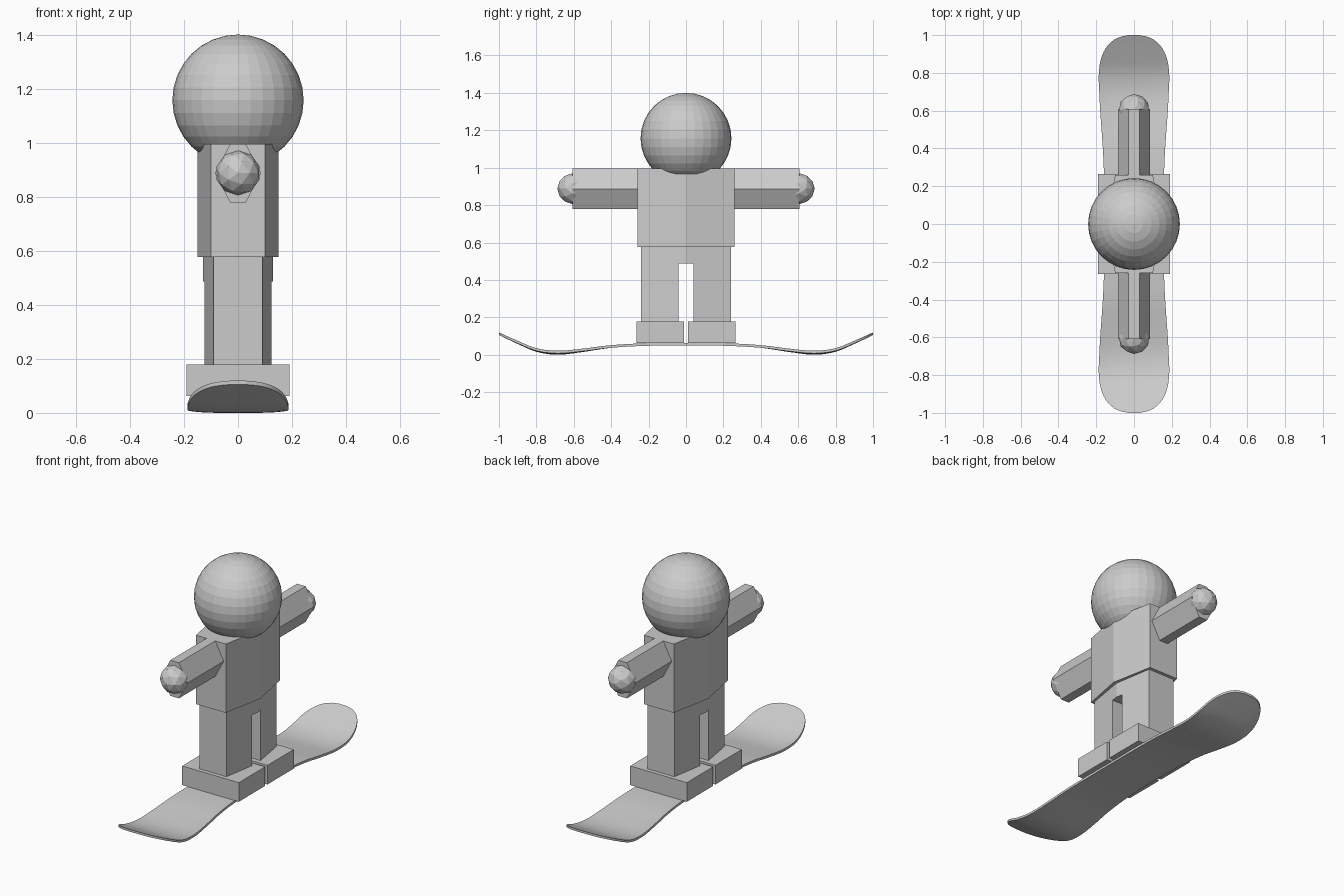
import bpy, bmesh, math
from mathutils import Matrix, Vector

if "Cube" in bpy.data.objects:
    bpy.data.objects.remove(bpy.data.objects["Cube"])


def to_object(name, bm):
    bmesh.ops.recalc_face_normals(bm, faces=bm.faces[:])
    me = bpy.data.meshes.new(name)
    bm.to_mesh(me)
    bm.free()
    ob = bpy.data.objects.new(name, me)
    bpy.context.collection.objects.link(ob)
    return ob


def prism(name, points, offset):
    """Extrude a closed polygon of 3D points along an offset."""
    bm = bmesh.new()
    face = bm.faces.new([bm.verts.new(p) for p in points])
    ext = bmesh.ops.extrude_face_region(bm, geom=[face], use_keep_orig=True)
    verts = [g for g in ext["geom"] if isinstance(g, bmesh.types.BMVert)]
    bmesh.ops.translate(bm, verts=verts, vec=offset)
    return to_object(name, bm)


def box(name, lo, hi):
    pts = [(lo[0], lo[1], lo[2]), (hi[0], lo[1], lo[2]),
           (hi[0], hi[1], lo[2]), (lo[0], hi[1], lo[2])]
    return prism(name, pts, (0, 0, hi[2] - lo[2]))


def hexagon(flat, mid, half):
    """Six-sided section: narrow flat ends, widest in the middle."""
    return [(-flat, -half), (flat, -half), (mid, 0),
            (flat, half), (-flat, half), (-mid, 0)]


def smooth_curve(table, y):
    """Catmull-Rom style interpolation through (y, value) pairs."""
    n = len(table)

    def slope(i):
        if i == 0:
            return 0.0
        a, b = table[i - 1], table[min(i + 1, n - 1)]
        return (b[1] - a[1]) / (b[0] - a[0])

    for i in range(n - 1):
        (y0, v0), (y1, v1) = table[i], table[i + 1]
        if y <= y1 or i == n - 2:
            h = y1 - y0
            t = min(1.0, (y - y0) / h)
            return ((2 * t**3 - 3 * t**2 + 1) * v0 + (t**3 - 2 * t**2 + t) * h * slope(i)
                    + (3 * t**2 - 2 * t**3) * v1 + (t**3 - t**2) * h * slope(i + 1))


# Board: cambered deck with upturned rounded tips
WIDTH = [(0, .155), (.2, .157), (.4, .165), (.6, .179), (.76, .187)]
HEIGHT = [(0, .050), (.2, .048), (.4, .037), (.55, .015),
          (.69, .0), (.8, .016), (.9, .058), (1, .105)]
CAP, THICK, COLS = .76, .014, 12


def half_width(y):
    w = smooth_curve(WIDTH, min(y, CAP))
    if y > CAP:
        w *= max(0.0, 1 - ((y - CAP) / (1 - CAP)) ** 2.5) ** .4
    return max(w, .03)


half = [CAP * i / 20 for i in range(20)]
half += [CAP + (1 - CAP) * math.sin(math.pi / 2 * i / 14) for i in range(15)]
stations = [-y for y in reversed(half[1:])] + half

bm = bmesh.new()
rows = []
for y in stations:
    a = abs(y)
    dip = max(0.0, 1 - abs(a - .7) / .3)
    row = []
    for c in range(COLS + 1):
        u = 2 * c / COLS - 1
        z = smooth_curve(HEIGHT, a) + .008 * dip * u**4
        row.append(bm.verts.new((u * half_width(a), y, z)))
    rows.append(row)
for r0, r1 in zip(rows, rows[1:]):
    for c in range(COLS):
        bm.faces.new((r0[c], r0[c + 1], r1[c + 1], r1[c]))
ext = bmesh.ops.extrude_face_region(bm, geom=bm.faces[:], use_keep_orig=True)
bmesh.ops.translate(bm, vec=(0, 0, THICK),
                    verts=[g for g in ext["geom"] if isinstance(g, bmesh.types.BMVert)])
board = to_object("board", bm)
bpy.context.view_layer.objects.active = board
board.select_set(True)
bpy.ops.object.shade_smooth_by_angle(angle=math.radians(35))
board.select_set(False)

# Torso
prism("torso", [(x, y, .577) for x, y in hexagon(.10, .15, .26)], (0, 0, .418))

# Trousers with the gap between the legs cut out
trousers = prism("trousers", [(x, y, .178) for x, y in hexagon(.09, .13, .24)], (0, 0, .402))
cutter = box("leg_gap_cutter", (-.3, -.04, .1), (.3, .04, .487))
cutter.hide_render = True
mod = trousers.modifiers.new("gap", "BOOLEAN")
mod.operation = "DIFFERENCE"
mod.solver = "EXACT"
mod.object = cutter
bpy.context.view_layer.objects.active = trousers
bpy.ops.object.modifier_apply(modifier=mod.name)
bpy.data.objects.remove(cutter)

# Boots, arms and hands on both sides
for side, tag in ((-1, "front"), (1, "rear")):
    ya, yb = sorted((side * .011, side * .264))
    box(tag + "_boot", (-.19, ya, .063), (.19, yb, .179))

    section = [(x, side * .22, .887 + z) for x, z in hexagon(.029, .086, .108)]
    prism(tag + "_arm", section, (0, side * .388, 0))

    bm = bmesh.new()
    turn = Matrix.Rotation(-side * math.pi / 2, 4, "X")
    bmesh.ops.create_icosphere(bm, subdivisions=2, radius=.083,
                               matrix=Matrix.Translation((0, side * .605, .888)) @ turn)
    to_object(tag + "_hand", bm)

# Head
bm = bmesh.new()
bmesh.ops.create_uvsphere(bm, u_segments=32, v_segments=16, radius=.243,
                          matrix=Matrix.Translation(Vector((0, 0, 1.157))))
to_object("head", bm)
